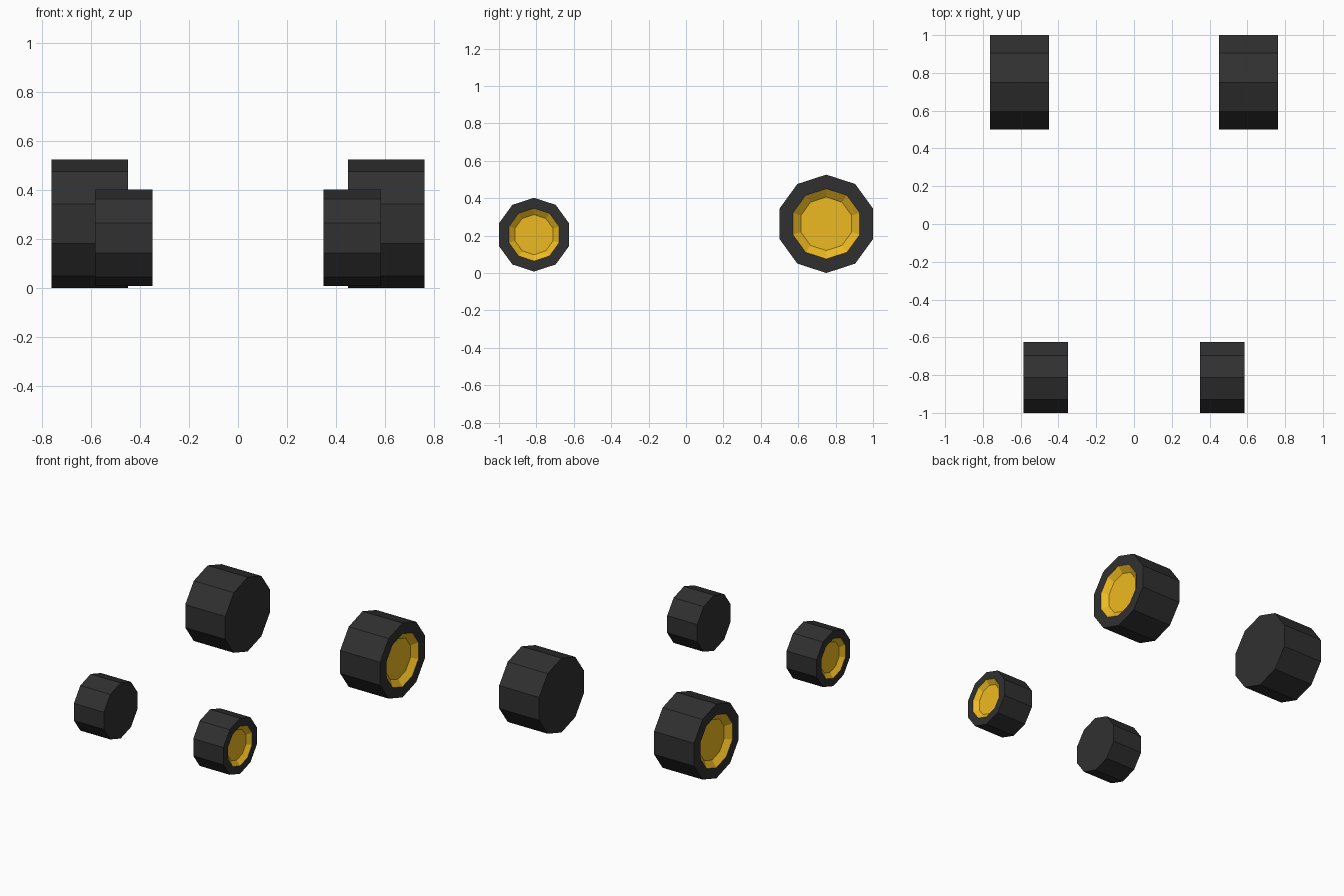
import bpy, bmesh
from math import sin, cos, pi

if "Cube" in bpy.data.objects:
    bpy.data.objects.remove(bpy.data.objects["Cube"])

SIDES = 10


def material(name, color):
    m = bpy.data.materials.new(name)
    m.diffuse_color = color
    m.use_nodes = True
    m.node_tree.nodes["Principled BSDF"].inputs["Base Color"].default_value = m.diffuse_color
    return m


rubber = material("rubber", (0.03, 0.03, 0.03, 1))
yellow = material("yellow_rim", (0.85, 0.49, 0.015, 1))


def wheel(name, side, x_in, x_out, y, z, r, depth):
    """Ten-sided wheel: plain inner cap, stepped rim recess on the outer cap."""
    bm = bmesh.new()
    rings = [[bm.verts.new((side * x, y + r * sin(2 * pi * i / SIDES),
                            z + r * cos(2 * pi * i / SIDES)))
              for i in range(SIDES)] for x in (x_in, x_out)]
    a, b = rings
    for i in range(SIDES):
        j = (i + 1) % SIDES
        bm.faces.new((a[i], a[j], b[j], b[i]))
    bm.faces.new(a)
    cap = bm.faces.new(b)
    bmesh.ops.recalc_face_normals(bm, faces=bm.faces[:])

    # tyre sidewall, then the sloped rim and its flat centre
    apothem = r * cos(pi / SIDES)
    bmesh.ops.inset_individual(bm, faces=[cap], thickness=0.30 * apothem)
    slope = bmesh.ops.inset_individual(bm, faces=[cap], thickness=0.18 * apothem,
                                       depth=-depth)["faces"]
    for f in list(slope) + [cap]:
        f.material_index = 1

    me = bpy.data.meshes.new(name)
    bm.to_mesh(me)
    bm.free()
    me.materials.append(rubber)
    me.materials.append(yellow)
    bpy.context.collection.objects.link(bpy.data.objects.new(name, me))


for label, side in (("left", -1), ("right", 1)):
    wheel(f"front_wheel_{label}", side, 0.35, 0.585, -0.8125, 0.205, 0.197, 0.026)
    wheel(f"rear_wheel_{label}", side, 0.45, 0.763, 0.75, 0.263, 0.263, 0.034)
